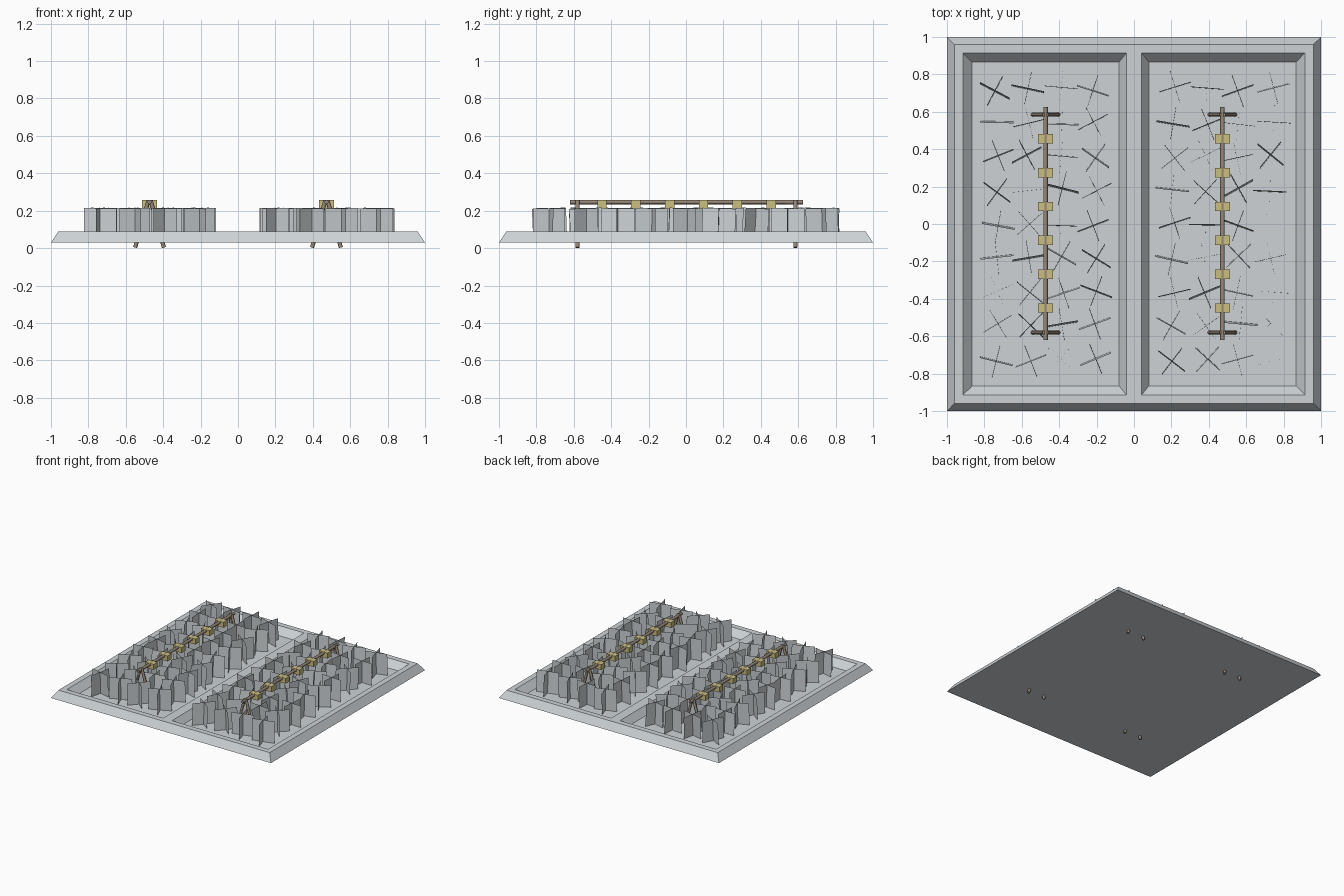
import bpy, bmesh, math, random
from mathutils import Matrix, Vector

cube = bpy.data.objects.get("Cube")
if cube:
    bpy.data.objects.remove(cube, do_unlink=True)

random.seed(4)
BASE, RIM, FLOOR = 0.03, 0.09, 0.035
BED_X = 0.473


def material(name, rgb):
    m = bpy.data.materials.new(name)
    m.use_nodes = True
    m.diffuse_color = (*rgb, 1)
    m.node_tree.nodes["Principled BSDF"].inputs["Base Color"].default_value = (*rgb, 1)
    return m


stone = material("pale_grey", (0.61, 0.65, 0.67))
wood = material("brown_wood", (0.31, 0.25, 0.19))
straw = material("straw_yellow", (0.60, 0.52, 0.22))


def finish(name, bm, mat, smooth=False):
    mesh = bpy.data.meshes.new(name)
    bm.to_mesh(mesh)
    bm.free()
    mesh.materials.append(mat)
    obj = bpy.data.objects.new(name, mesh)
    bpy.context.collection.objects.link(obj)
    if smooth:
        bpy.ops.object.select_all(action="DESELECT")
        obj.select_set(True)
        bpy.context.view_layer.objects.active = obj
        bpy.ops.object.shade_smooth_by_angle(angle=math.radians(50))
    return obj


def rect(bm, x0, x1, y0, y1, z):
    return [bm.verts.new((x, y, z)) for x, y in ((x0, y0), (x1, y0), (x1, y1), (x0, y1))]


def skirt(bm, low, high):
    for i in range(4):
        j = (i + 1) % 4
        bm.faces.new((low[i], low[j], high[j], high[i]))


# Planter tray: bevelled rim, central divider and two sunken beds
def build_tray():
    bm = bmesh.new()
    bottom = rect(bm, -1, 1, -1, 1, BASE)
    top = rect(bm, -0.96, 0.96, -0.96, 0.96, RIM)
    bm.faces.new(bottom[::-1])
    skirt(bm, bottom, top)
    left = rect(bm, -0.915, -0.04, -0.915, 0.915, RIM)
    right = rect(bm, 0.04, 0.915, -0.915, 0.915, RIM)
    left_low = rect(bm, -0.865, -0.08, -0.865, 0.865, FLOOR)
    right_low = rect(bm, 0.08, 0.865, -0.865, 0.865, FLOOR)
    for low, high in ((left_low, left), (right_low, right)):
        bm.faces.new(low)
        skirt(bm, high, low)
    bm.faces.new((top[0], top[1], right[1], right[0], left[1], left[0]))
    bm.faces.new((top[1], top[2], right[2], right[1]))
    bm.faces.new((top[2], top[3], left[3], left[2], right[3], right[2]))
    bm.faces.new((top[3], top[0], left[0], left[3]))
    bm.faces.new((left[1], right[0], right[3], left[2]))
    finish("planter_tray", bm, stone)


# Crop foliage: rows of crossed, slightly leaning upright cards
def build_foliage(name, cx):
    bm = bmesh.new()
    size = 0.178
    for col in range(4):
        for row in range(9):
            x = cx + (col - 1.5) * 0.176 + random.uniform(-0.012, 0.012)
            y = (row - 4) * 0.181 + random.uniform(-0.012, 0.012)
            spin = random.uniform(0, math.tau)
            lean = Matrix.Rotation(random.uniform(-0.06, 0.06), 4, "X")
            for turn in (0, math.pi / 2):
                place = (Matrix.Translation((x, y, FLOOR + size / 2))
                         @ lean @ Matrix.Rotation(spin + turn, 4, "Z")
                         @ Matrix.Rotation(math.pi / 2, 4, "X"))
                bmesh.ops.create_grid(bm, x_segments=1, y_segments=1,
                                      size=size / 2, matrix=place)
    finish(name, bm, stone)


def rod(bm, start, end, radius):
    a, b = Vector(start), Vector(end)
    d = b - a
    place = Matrix.Translation((a + b) / 2) @ d.to_track_quat("Z", "Y").to_matrix().to_4x4()
    bmesh.ops.create_cone(bm, cap_ends=True, segments=8, radius1=radius,
                          radius2=radius, depth=d.length, matrix=place)


# Trellis: ridge pole on two pairs of crossed legs, with tied bundles
def build_trellis(side, cx):
    bm = bmesh.new()
    rod(bm, (cx, -0.62, 0.246), (cx, 0.625, 0.246), 0.012)
    finish(side + "_ridge_pole", bm, wood, True)
    bm = bmesh.new()
    for y in (-0.58, 0.585):
        for s in (-1, 1):
            rod(bm, (cx + s * 0.077, y, 0.003), (cx + s * 0.006, y, 0.255), 0.011)
    finish(side + "_trellis_legs", bm, wood, True)
    bm = bmesh.new()
    for i in range(6):
        place = (Matrix.Translation((cx, (i - 2.5) * 0.181 + 0.003, 0.234))
                 @ Matrix.Diagonal((0.078, 0.05, 0.044, 1)))
        bmesh.ops.create_cube(bm, size=1, matrix=place)
    finish(side + "_straw_ties", bm, straw)


build_tray()
for side, sign in (("left", 1), ("right", -1)):
    build_foliage(side + "_foliage", sign * BED_X)
    build_trellis(side, sign * BED_X)
